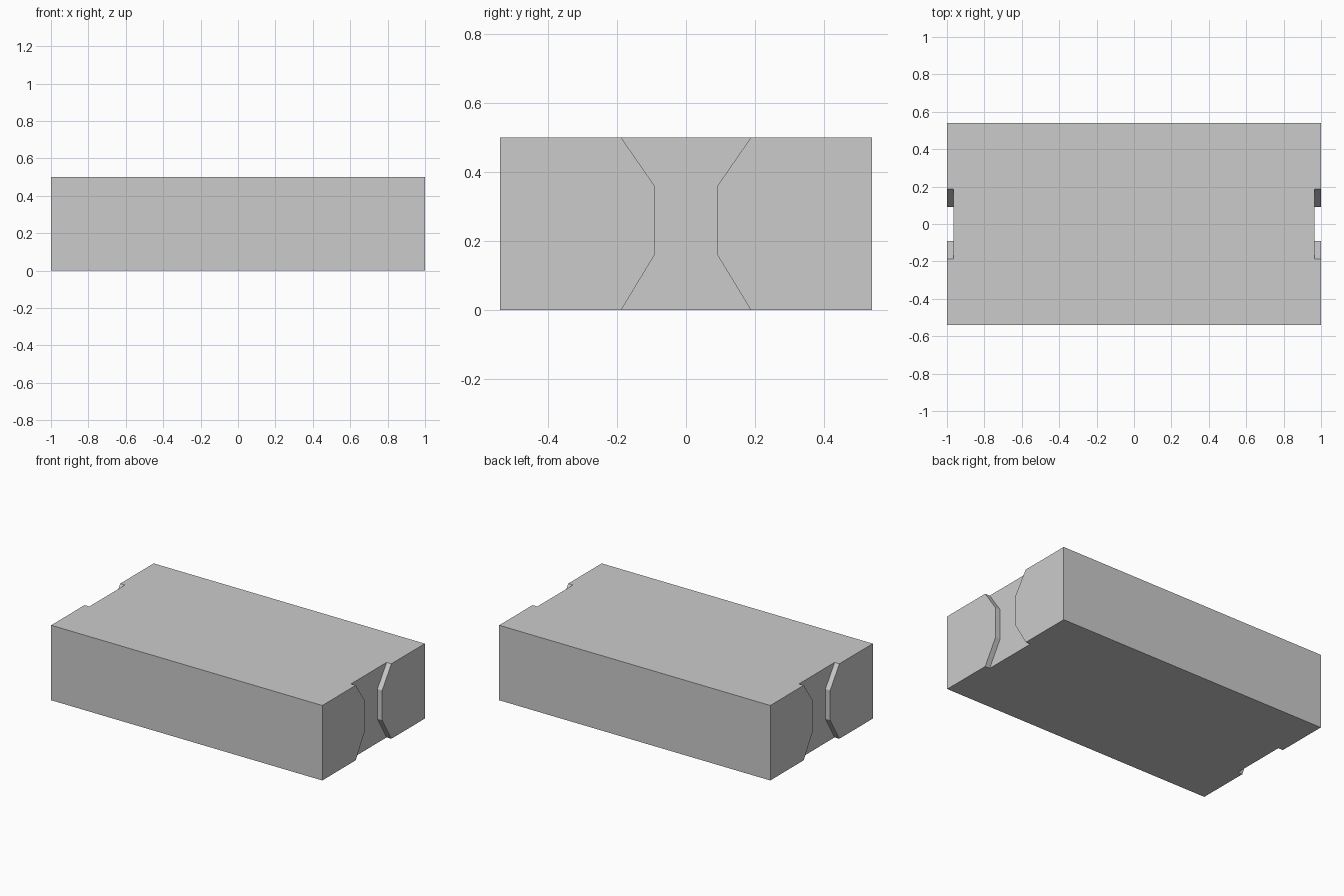
import bpy, bmesh

if "Cube" in bpy.data.objects:
    bpy.data.objects.remove(bpy.data.objects["Cube"])

LENGTH, WIDTH, HEIGHT = 2.0, 1.08, 0.5
DEPTH = 0.035  # groove depth at each end

# Main block
bpy.ops.mesh.primitive_cube_add(size=1, location=(0, 0, HEIGHT / 2))
block = bpy.context.object
block.name = "block"
block.scale = (LENGTH, WIDTH, HEIGHT)
bpy.ops.object.transform_apply(location=False, rotation=False, scale=True)

# Waisted groove outline (y, z), mirrored about y = 0 and run past top and bottom
half = [(0.188, -0.1), (0.188, 0), (0.091, 0.16), (0.091, 0.36), (0.188, 0.5), (0.188, 0.6)]
outline = half + [(-y, z) for y, z in reversed(half)]


def groove_cutter(name, x0, x1):
    bm = bmesh.new()
    face = bm.faces.new([bm.verts.new((x0, y, z)) for y, z in outline])
    ext = bmesh.ops.extrude_face_region(bm, geom=[face])
    verts = [v for v in ext["geom"] if isinstance(v, bmesh.types.BMVert)]
    bmesh.ops.translate(bm, vec=(x1 - x0, 0, 0), verts=verts)
    bmesh.ops.recalc_face_normals(bm, faces=bm.faces)
    mesh = bpy.data.meshes.new(name)
    bm.to_mesh(mesh)
    bm.free()
    obj = bpy.data.objects.new(name, mesh)
    bpy.context.collection.objects.link(obj)
    obj.hide_render = True
    return obj


# Cut the same groove into both ends
for side, name in ((-1, "left_groove_cutter"), (1, "right_groove_cutter")):
    cutter = groove_cutter(name, side * (LENGTH / 2 - DEPTH), side * (LENGTH / 2 + 0.1))
    mod = block.modifiers.new("groove", 'BOOLEAN')
    mod.operation = 'DIFFERENCE'
    mod.solver = 'EXACT'
    mod.object = cutter
    bpy.context.view_layer.objects.active = block
    bpy.ops.object.modifier_apply(modifier=mod.name)
    bpy.data.objects.remove(cutter)
